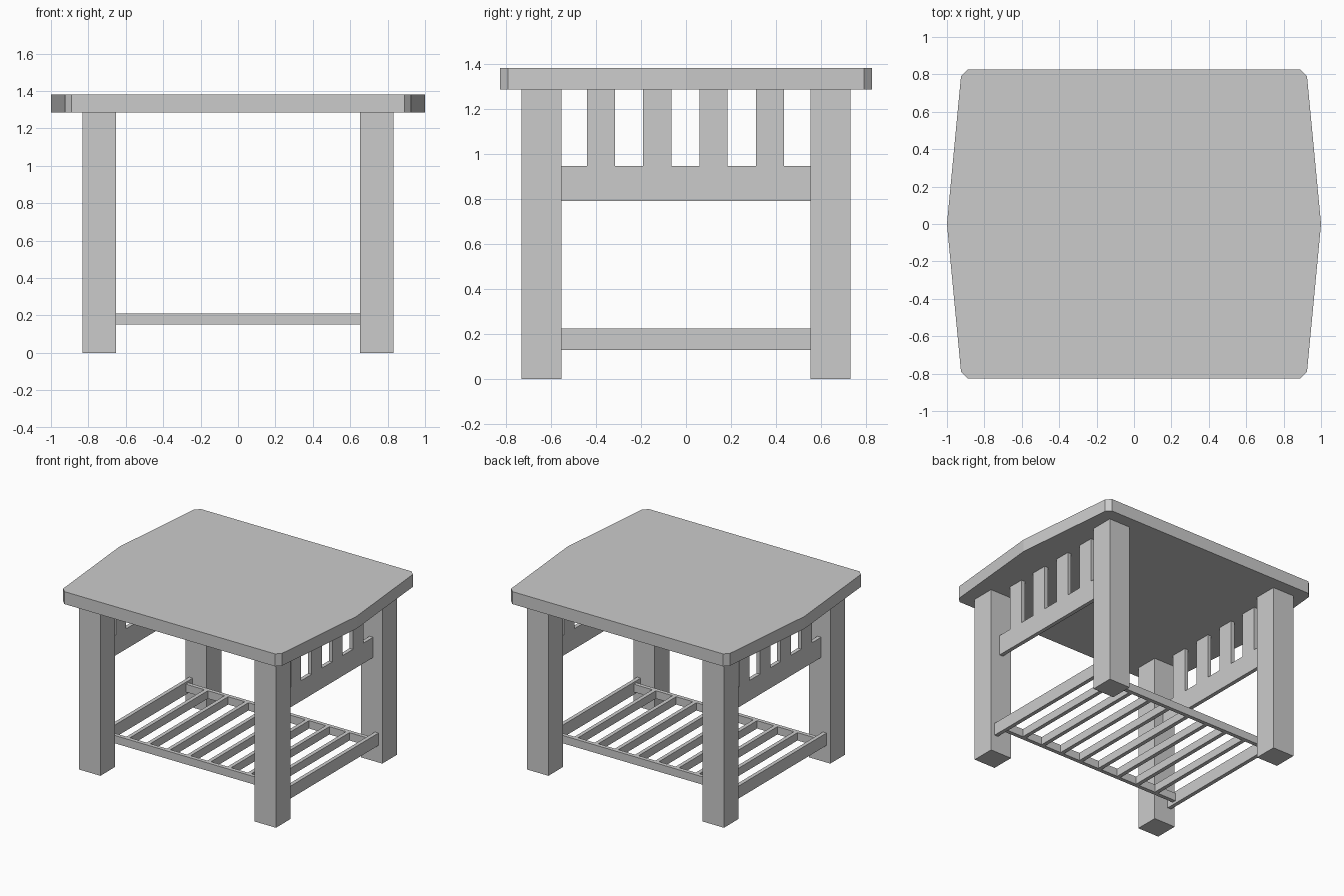
import bpy, bmesh

if "Cube" in bpy.data.objects:
    bpy.data.objects.remove(bpy.data.objects["Cube"])


def box(name, x, y, z):
    """Box from (min, max) ranges on each axis."""
    bm = bmesh.new()
    bmesh.ops.create_cube(bm, size=1)
    for v in bm.verts:
        for i, (lo, hi) in enumerate((x, y, z)):
            v.co[i] = lo if v.co[i] < 0 else hi
    return finish(name, bm)


def finish(name, bm):
    bmesh.ops.recalc_face_normals(bm, faces=bm.faces)
    mesh = bpy.data.meshes.new(name)
    bm.to_mesh(mesh)
    bm.free()
    ob = bpy.data.objects.new(name, mesh)
    bpy.context.collection.objects.link(ob)
    return ob


def mirror(ob, x=False, y=False):
    m = ob.modifiers.new("mirror", 'MIRROR')
    m.use_axis = (x, y, False)
    m.use_mirror_merge = False


# Table top: bowed sides with clipped corners
quarter = [(1.0, 0.0), (0.925, 0.79), (0.89, 0.825)]
right = [(x, -y) for x, y in quarter[:0:-1]] + quarter
outline = right + [(-x, -y) for x, y in right]
bm = bmesh.new()
base = bm.faces.new([bm.verts.new((x, y, 1.285)) for x, y in outline])
ext = bmesh.ops.extrude_face_region(bm, geom=[base], use_keep_orig=True)
top_verts = [g for g in ext["geom"] if isinstance(g, bmesh.types.BMVert)]
bmesh.ops.translate(bm, verts=top_verts, vec=(0, 0, 0.095))
finish("table_top", bm)

# Four square legs
mirror(box("legs", (0.652, 0.832), (0.553, 0.73), (0, 1.285)), x=True, y=True)

# Side panels: upper rail with upright slats
mirror(box("upper_side_rails", (0.725, 0.755), (-0.555, 0.555), (0.79, 0.945)), x=True)
for i in range(4):
    c = -0.3775 + i * 0.25
    mirror(box(f"side_slat_{i + 1}", (0.725, 0.755), (c - 0.0625, c + 0.0625),
               (0.945, 1.285)), x=True)

# Lower shelf frame
mirror(box("lower_side_rails", (0.77, 0.80), (-0.555, 0.555), (0.13, 0.225)), x=True)
mirror(box("shelf_rails", (-0.77, 0.77), (0.47, 0.50), (0.15, 0.21)), y=True)

# Shelf slats running front to back
for i in range(8):
    c = (i - 3.5) * 0.171
    box(f"shelf_slat_{i + 1}", (c - 0.015, c + 0.015), (-0.47, 0.47), (0.15, 0.21))
